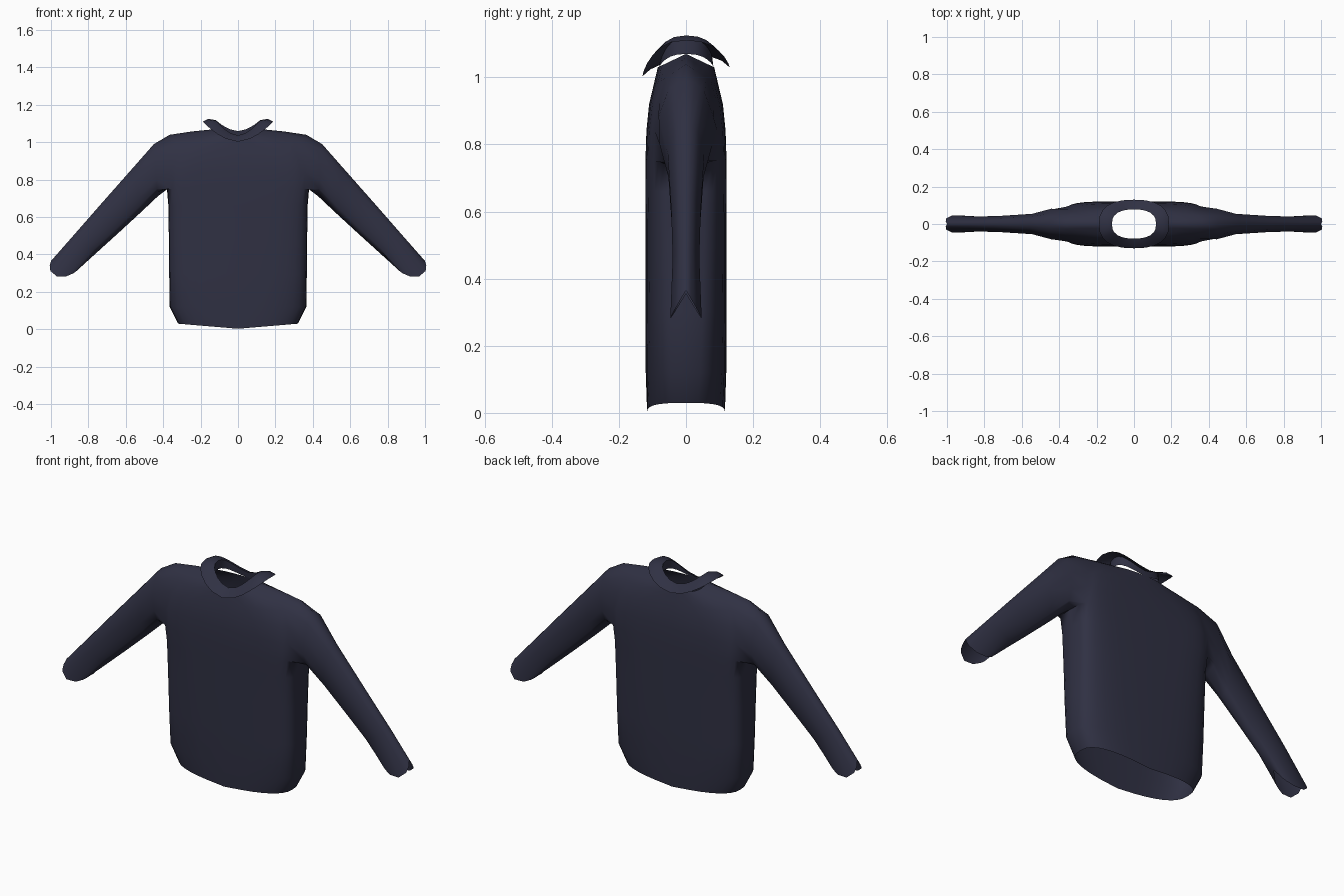
import bpy, bmesh, math

if "Cube" in bpy.data.objects:
    bpy.data.objects.remove(bpy.data.objects["Cube"])

N = 32   # points round the body
ARM = 3  # columns each side of the armhole centre

cloth = bpy.data.materials.new("dark navy cloth")
cloth.diffuse_color = (0.029, 0.030, 0.056, 1)
cloth.use_nodes = True
cloth.node_tree.nodes["Principled BSDF"].inputs["Base Color"].default_value = cloth.diffuse_color


def spow(v, p):
    return math.copysign(abs(v) ** p, v)


def oval(hx, d, n, count, height):
    """Rounded-box outline; height(fx, fy) gives z from relative x and y."""
    pts = []
    for i in range(count):
        a = 2 * math.pi * i / count
        fx, fy = spow(math.cos(a), 2 / n), spow(math.sin(a), 2 / n)
        pts.append((hx * fx, d * fy, height(fx, fy)))
    return pts


def add_ring(bm, pts):
    return [bm.verts.new(p) for p in pts]


def bridge(bm, a, b, skip=()):
    n = len(a)
    for i in range(n):
        if i not in skip:
            j = (i + 1) % n
            bm.faces.new((a[i], a[j], b[j], b[i]))


def finish(name, bm, angle):
    bmesh.ops.recalc_face_normals(bm, faces=bm.faces)
    me = bpy.data.meshes.new(name)
    bm.to_mesh(me)
    bm.free()
    me.materials.append(cloth)
    ob = bpy.data.objects.new(name, me)
    bpy.context.collection.objects.link(ob)
    bpy.context.view_layer.objects.active = ob
    ob.select_set(True)
    bpy.ops.object.shade_smooth_by_angle(angle=math.radians(angle))
    ob.select_set(False)


# Body: half width, half depth, squareness, z at front/back, z at sides
body = [
    (0.32, 0.116, 2.8, 0.003, 0.03),
    (0.365, 0.120, 3.2, 0.12, 0.12),
    (0.368, 0.121, 3.6, 0.30, 0.30),
    (0.370, 0.121, 4.0, 0.50, 0.50),
    (0.372, 0.121, 4.5, 0.66, 0.66),
    (0.380, 0.121, 5.0, 0.75, 0.75),
    (0.385, 0.118, 5.0, 0.84, 0.84),
    (0.382, 0.110, 3.8, 0.92, 0.94),
    (0.365, 0.097, 2.5, 0.975, 1.04),
    (0.245, 0.090, 2.4, 1.005, 1.058),
    (0.125, 0.084, 2.5, 1.03, 1.07),
]
LOW, HIGH = 5, 8  # rings at bottom and top of the armhole
bm = bmesh.new()
rings = []
for hx, d, n, zc, zs in body:
    if zc < 0.1:
        rise = lambda fx, fy: zc + (zs - zc) * abs(fx)
    else:
        rise = lambda fx, fy: zc + (zs - zc) * (1 - abs(fy))
    rings.append(add_ring(bm, oval(hx, d, n, N, rise)))
holes = set()
for c in (0, N // 2):
    holes |= {(c + k) % N for k in range(-ARM, ARM)}
for r in range(len(rings) - 1):
    bridge(bm, rings[r], rings[r + 1], holes if LOW <= r < HIGH else ())

# Sleeves: outer point (x, z), inner point (x, z), half depth, cuff side drop
sleeve = [
    ((0.45, 0.99), (0.43, 0.71), 0.084, 0),
    ((0.56, 0.865), (0.52, 0.625), 0.056, 0),
    ((0.75, 0.650), (0.645, 0.51), 0.045, 0),
    ((0.89, 0.490), (0.75, 0.415), 0.041, 0),
    ((1.00, 0.365), (0.83, 0.355), 0.048, 1),
]
for side, c in ((1, 0), (-1, N // 2)):
    cols = [(c + k) % N for k in range(-ARM, ARM + 1)]
    loop = [rings[LOW][i] for i in cols]
    loop += [rings[r][cols[-1]] for r in range(LOW + 1, HIGH)]
    loop += [rings[HIGH][i] for i in reversed(cols)]
    loop += [rings[r][cols[0]] for r in range(HIGH - 1, LOW, -1)]
    angles = [math.atan2(v.co.y / 0.095, (v.co.z - 0.895) / 0.145) for v in loop]
    prev = loop
    for (tx, tz), (bx, bz), d, drop in sleeve:
        cx, cz = (tx + bx) / 2, (tz + bz) / 2
        pts = []
        for a in angles:
            ca, sa = math.cos(a), math.sin(a)
            x = cx + (tx - cx) * ca + drop * 0.035 * abs(sa)
            z = cz + (tz - cz) * ca - drop * 0.08 * abs(sa)
            pts.append((side * x, d * sa, z))
        ring = add_ring(bm, pts)
        bridge(bm, prev, ring)
        prev = ring
finish("sweater_body_and_sleeves", bm, 80)

# Collar: half width, half depth, z at front, back and sides
collar = [
    (0.122, 0.082, 1.025, 1.03, 1.07),
    (0.118, 0.078, 1.037, 1.06, 1.118),
    (0.160, 0.106, 1.024, 1.05, 1.125),
    (0.188, 0.130, 1.003, 1.03, 1.11),
]
bm = bmesh.new()
prev = None
for hx, d, zf, zb, zs in collar:
    def rise(fx, fy):
        base = zf if fy < 0 else zb
        return base + (zs - base) * abs(fx) ** 1.8
    ring = add_ring(bm, oval(hx, d, 2.5, 24, rise))
    if prev:
        bridge(bm, prev, ring)
    prev = ring
finish("collar", bm, 50)
